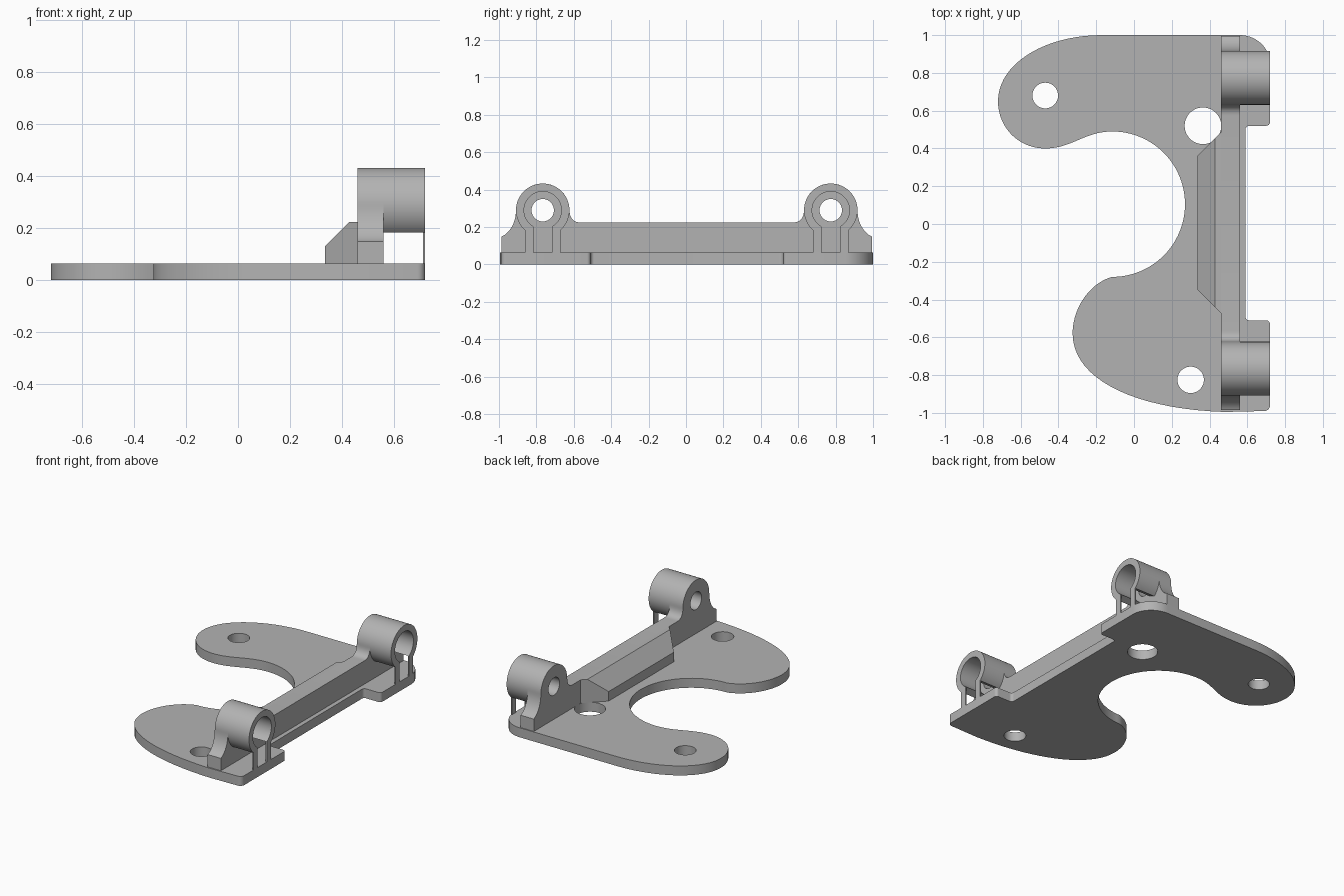
import bpy, bmesh
from math import pi, sin, cos, asin
from mathutils import Matrix, Vector
from mathutils.geometry import interpolate_bezier

cube = bpy.data.objects.get("Cube")
if cube:
    bpy.data.objects.remove(cube, do_unlink=True)

grey = bpy.data.materials.new("plain_grey")
grey.use_nodes = True
colour = (0.45, 0.45, 0.45, 1)
grey.diffuse_color = colour
grey.node_tree.nodes["Principled BSDF"].inputs["Base Color"].default_value = colour


def arc(cx, cy, r, start, end, n=32):
    return [(cx + r * cos(start + (end - start) * i / n),
             cy + r * sin(start + (end - start) * i / n)) for i in range(n + 1)]


def circle(cx, cy, r):
    return arc(cx, cy, r, 0, 2 * pi, 48)[:-1]


def bezier(a, b, c, d, n=20):
    pts = [Vector((*p, 0)) for p in (a, b, c, d)]
    return [(p.x, p.y) for p in interpolate_bezier(*pts, n)]


def finish(name, mesh):
    obj = bpy.data.objects.new(name, mesh)
    bpy.context.collection.objects.link(obj)
    mesh.materials.clear()
    mesh.materials.append(grey)
    bpy.ops.object.select_all(action='DESELECT')
    obj.select_set(True)
    bpy.context.view_layer.objects.active = obj
    bpy.ops.object.shade_smooth_by_angle(angle=0.5)
    return obj


def extrude(name, loops, low, high, along_x=False):
    """Fill the first loop, leave the other loops as holes, and extrude."""
    curve = bpy.data.curves.new(name + "_outline", 'CURVE')
    curve.dimensions = '2D'
    curve.fill_mode = 'BOTH'
    curve.extrude = (high - low) / 2
    for loop in loops:
        clean = [p for i, p in enumerate(loop)
                 if (Vector(p) - Vector(loop[i - 1])).length > 1e-4]
        spline = curve.splines.new('POLY')
        spline.points.add(len(clean) - 1)
        for point, (u, v) in zip(spline.points, clean):
            point.co = (u, v, 0, 1)
        spline.use_cyclic_u = True
    temp = bpy.data.objects.new(name + "_temp", curve)
    bpy.context.collection.objects.link(temp)
    graph = bpy.context.evaluated_depsgraph_get()
    mesh = bpy.data.meshes.new_from_object(temp.evaluated_get(graph))
    bpy.data.objects.remove(temp, do_unlink=True)
    bpy.data.curves.remove(curve)
    matrix = Matrix.Translation((0, 0, (low + high) / 2))
    if along_x:
        matrix = Matrix(((0, 0, 1, 0), (1, 0, 0, 0), (0, 1, 0, 0), (0, 0, 0, 1))) @ matrix
    mesh.transform(matrix)
    bm = bmesh.new()
    bm.from_mesh(mesh)
    bmesh.ops.remove_doubles(bm, verts=bm.verts, dist=1e-5)
    bmesh.ops.recalc_face_normals(bm, faces=bm.faces)
    bm.to_mesh(mesh)
    bm.free()
    return finish(name, mesh)


PLATE_TOP = 0.065
WALL_BACK, WALL_FRONT, END = 0.46, 0.56, 0.72
MID, BORE_Y, BORE_Z, RADIUS = 0.004, 0.77, 0.29, 0.143

# Base plate with two lobes, a round bay and three holes
outline = bezier((-0.17, 1), (-0.47, 1), (-0.72, 0.85), (-0.72, 0.65))
outline += bezier((-0.72, 0.65), (-0.72, 0.51), (-0.61, 0.4), (-0.47, 0.4))
outline += bezier((-0.47, 0.4), (-0.33, 0.4), (-0.26, 0.49), (-0.115, 0.49))
outline += arc(-0.115, 0.105, 0.385, pi / 2, -pi / 2, 48)
outline += bezier((-0.115, -0.28), (-0.23, -0.31), (-0.325, -0.44), (-0.325, -0.58))
outline += bezier((-0.325, -0.58), (-0.325, -0.82), (0, -0.98), (0.48, -0.995))
outline += arc(0.69, -0.96, 0.03, -pi / 2, 0, 8)
outline += arc(0.7, -0.53, 0.02, 0, pi / 2, 8)
outline += arc(0.61, -0.49, 0.02, -pi / 2, -pi, 8)
outline += arc(0.61, 0.5, 0.02, pi, pi / 2, 8)
outline += arc(0.7, 0.54, 0.02, -pi / 2, 0, 8)
outline += bezier((END, 0.85), (END, 0.93), (0.65, 1), (WALL_FRONT, 1))
extrude("base_plate", [outline, circle(-0.47, 0.68, 0.068),
                       circle(0.365, 0.52, 0.097), circle(0.3, -0.825, 0.07)], 0, PLATE_TOP)

# Upright wall whose ends rise into the barrel bosses
half = bezier((0.57, 0.225), (0.605, 0.225), (0.627, 0.25), (0.627, BORE_Z), 10)
half += arc(BORE_Y, BORE_Z, RADIUS, pi, 0, 40)
half += bezier((0.913, BORE_Z), (0.913, 0.22), (0.95, 0.165), (0.99, 0.15), 14)
half += [(0.99, PLATE_TOP)]
profile = [(MID + y, z) for y, z in half] + [(MID - y, z) for y, z in reversed(half)]
extrude("upright_wall", [profile] + [circle(MID + s * BORE_Y, BORE_Z, 0.06) for s in (-1, 1)],
        WALL_BACK, WALL_FRONT, True)

# Open barrels and their thin end strips
bore, slot, strip = 0.1, 0.05, 0.095
outer_gap, inner_gap = asin(strip / RADIUS), asin(slot / bore)
for side, label in ((1, "back"), (-1, "front")):
    cy = MID + side * BORE_Y
    ring = arc(cy, BORE_Z, RADIUS, -pi / 2 + outer_gap, 1.5 * pi - outer_gap, 56)
    ring += arc(cy, BORE_Z, bore, 1.5 * pi - inner_gap, -pi / 2 + inner_gap, 56)
    extrude(label + "_barrel", [ring], WALL_FRONT, END, True)
    for s, edge in ((1, "left"), (-1, "right")):
        strip_shape = [(cy + s * slot, PLATE_TOP), (cy + s * strip, PLATE_TOP),
                       (cy + s * strip, BORE_Z - RADIUS * cos(outer_gap)),
                       (cy + s * slot, BORE_Z - bore * cos(inner_gap))]
        extrude(f"{label}_barrel_{edge}_strip", [strip_shape], END - 0.008, END, True)

# Chamfered brace behind the wall
bm = bmesh.new()
for x, z in ((0.335, PLATE_TOP), (0.335, 0.13), (0.43, 0.225),
             (WALL_BACK, 0.225), (WALL_BACK, PLATE_TOP)):
    for s in (-1, 1):
        bm.verts.new((x, 0.007 + s * (x + 0.018), z))
bmesh.ops.convex_hull(bm, input=bm.verts)
bmesh.ops.recalc_face_normals(bm, faces=bm.faces)
brace = bpy.data.meshes.new("wall_brace")
bm.to_mesh(brace)
bm.free()
finish("wall_brace", brace)
